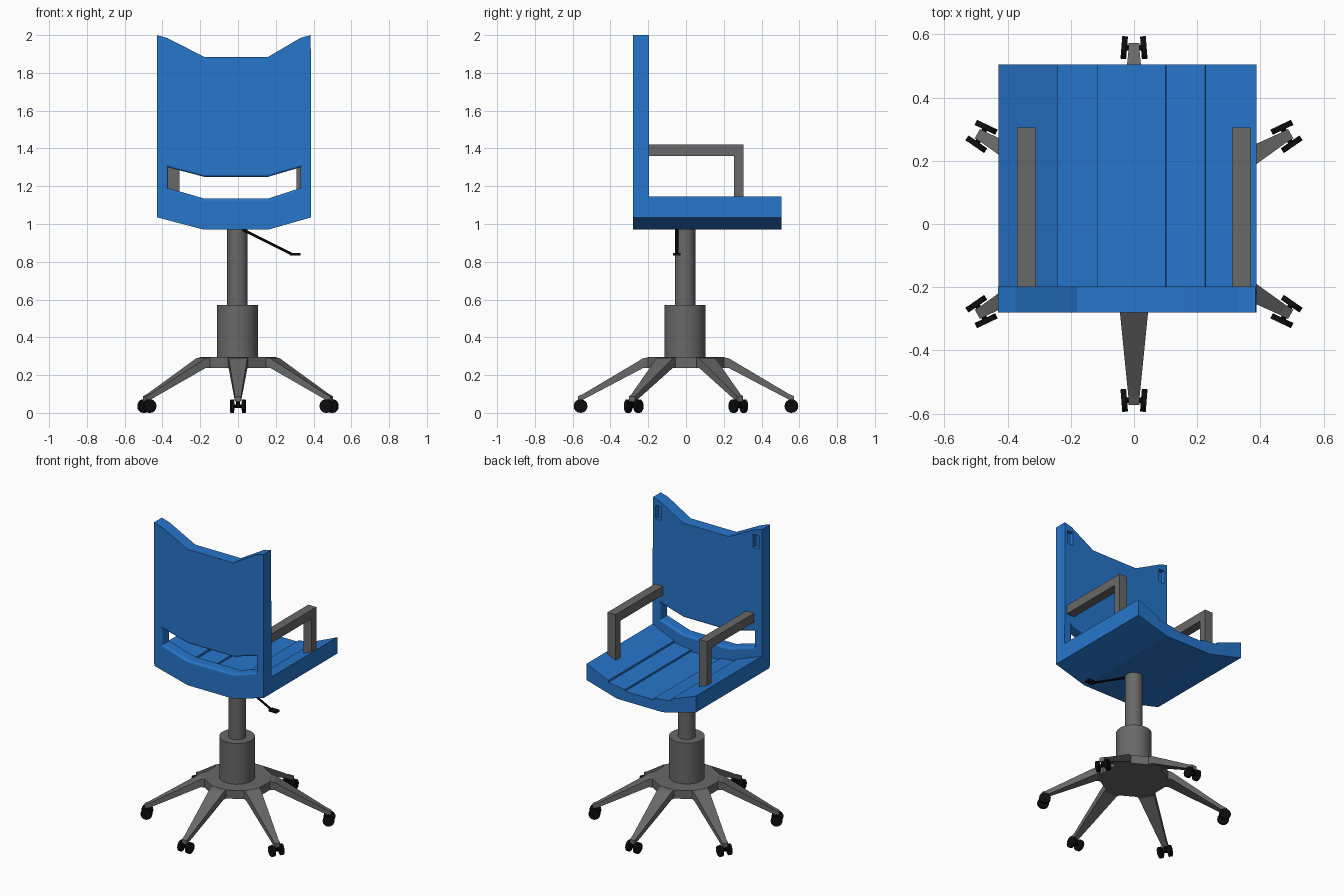
import bpy, bmesh, math
from mathutils import Vector, Matrix

if "Cube" in bpy.data.objects:
    bpy.data.objects.remove(bpy.data.objects["Cube"])


def material(name, rgb):
    m = bpy.data.materials.new(name)
    m.diffuse_color = (*rgb, 1)
    m.use_nodes = True
    m.node_tree.nodes["Principled BSDF"].inputs["Base Color"].default_value = m.diffuse_color
    return m


BLUE = material("blue", (0.02, 0.18, 0.6))
GREY = material("dark grey", (0.14, 0.14, 0.14))
BLACK = material("black", (0.004, 0.004, 0.004))


def finish(bm, name, mat, smooth=False):
    bmesh.ops.recalc_face_normals(bm, faces=bm.faces[:])
    me = bpy.data.meshes.new(name)
    bm.to_mesh(me)
    bm.free()
    ob = bpy.data.objects.new(name, me)
    bpy.context.collection.objects.link(ob)
    me.materials.append(mat)
    if smooth:
        activate(ob)
        bpy.ops.object.shade_smooth_by_angle(angle=math.radians(35))
    return ob


def activate(ob):
    bpy.ops.object.select_all(action='DESELECT')
    ob.select_set(True)
    bpy.context.view_layer.objects.active = ob


def prism(name, pts, axis, lo, hi, mat):
    """Extrude a 2D outline along x or y."""
    def put(p, d):
        return (d, p[0], p[1]) if axis == 'x' else (p[0], d, p[1])
    bm = bmesh.new()
    a = [bm.verts.new(put(p, lo)) for p in pts]
    b = [bm.verts.new(put(p, hi)) for p in pts]
    n = len(pts)
    bm.faces.new(a)
    bm.faces.new(b)
    for i in range(n):
        bm.faces.new((a[i], a[(i + 1) % n], b[(i + 1) % n], b[i]))
    return finish(bm, name, mat)


def rect(x0, x1, z0, z1):
    return [(x0, z0), (x1, z0), (x1, z1), (x0, z1)]


def cut(ob, cutter):
    mod = ob.modifiers.new("cut", 'BOOLEAN')
    mod.operation = 'DIFFERENCE'
    mod.solver = 'EXACT'
    mod.object = cutter
    activate(ob)
    bpy.ops.object.modifier_apply(modifier=mod.name)
    bpy.data.objects.remove(cutter)


def rod(name, p, q, r, mat, sides=32):
    p, q = Vector(p), Vector(q)
    bm = bmesh.new()
    rot = (q - p).to_track_quat('Z', 'Y').to_matrix().to_4x4()
    bmesh.ops.create_cone(bm, cap_ends=True, segments=sides, radius1=r, radius2=r,
                          depth=(q - p).length,
                          matrix=Matrix.Translation((p + q) / 2) @ rot)
    return finish(bm, name, mat, True)


# Backrest panel with horned top and dipped bottom
under = [(-0.428, 1.035), (-0.18, 0.97), (0.16, 0.97), (0.387, 1.035)]
back = prism("backrest", under + [(0.385, 2.0), (0.33, 1.985), (0.16, 1.885),
                                  (-0.18, 1.885), (-0.375, 1.985), (-0.43, 2.0)],
             'y', -0.28, -0.197, BLUE)
# Lumbar slot, with softened rims
cut(back, prism("slot_cutter", [(-0.37, 1.19), (-0.18, 1.135), (0.16, 1.135), (0.33, 1.19),
                                (0.33, 1.30), (0.16, 1.25), (-0.18, 1.25), (-0.37, 1.30)],
                'y', -0.4, 0, BLUE))
bm = bmesh.new()
bm.from_mesh(back.data)
rim = [e for e in bm.edges
       if abs(e.verts[0].co.y - e.verts[1].co.y) < 1e-4
       and all(1.1 < v.co.z < 1.35 and abs(v.co.x) < 0.38 for v in e.verts)
       and any(abs(f.normal.y) < 0.1 for f in e.link_faces)]
bmesh.ops.bevel(bm, geom=rim, offset=0.013, segments=3, profile=0.5, affect='EDGES')
bm.to_mesh(back.data)
bm.free()
# Small pockets in the upper corners of the sitting side
for x in (-0.385, 0.342):
    cut(back, prism("pocket_cutter", rect(x - 0.022, x + 0.022, 1.86, 1.95),
                    'y', -0.225, -0.1, BLUE))

# Seat: sagging underside, stepped slats on top
prism("seat", under + [(0.387, 1.145), (0.226, 1.075), (0.225, 1.062), (0.101, 1.048),
                       (0.1, 1.036), (-0.115, 1.036), (-0.116, 1.048), (-0.24, 1.062),
                       (-0.241, 1.075), (-0.428, 1.145)], 'y', -0.197, 0.505, BLUE)

# Armrests
for side, x in (("left", -0.34), ("right", 0.34)):
    prism(side + "_armrest", [(-0.2, 1.36), (0.255, 1.36), (0.255, 1.07), (0.305, 1.07),
                              (0.305, 1.42), (-0.2, 1.42)], 'x', x - 0.03, x + 0.03, GREY)

# Column
rod("gas_lift", (-0.003, -0.005, 0.55), (-0.003, -0.005, 0.985), 0.054, GREY)
rod("column_sleeve", (-0.003, -0.005, 0.29), (-0.003, -0.005, 0.57), 0.109, GREY)

# Height lever
rod("lever_rod", (0.0, -0.048, 0.983), (0.285, -0.048, 0.84), 0.007, BLACK, 8)
prism("lever_paddle", rect(0.275, 0.332, 0.834, 0.846), 'y', -0.068, -0.03, BLACK)

# Twelve-sided hub
bm = bmesh.new()
bmesh.ops.create_cone(bm, cap_ends=True, segments=12, radius1=0.207, radius2=0.207, depth=0.057,
                      matrix=Matrix.Translation((0, 0, 0.267)) @ Matrix.Rotation(math.radians(15), 4, 'Z'))
finish(bm, "hub", GREY)

# Six tapered legs with twin-wheel casters
# Each section: radius, half width, bottom z, top z
sections = [(0.19, 0.053, 0.2385, 0.2955), (0.225, 0.05, 0.2385, 0.29),
            (0.545, 0.018, 0.07, 0.1), (0.572, 0.017, 0.06, 0.088)]
for i in range(6):
    spin = Matrix.Rotation(math.radians(30 + 60 * i), 4, 'Z')
    bm = bmesh.new()
    rings = [[bm.verts.new(spin @ Vector((r, y, z)))
              for y, z in ((-w, lo), (w, lo), (w, hi), (-w, hi))]
             for r, w, lo, hi in sections]
    bm.faces.new(rings[0])
    bm.faces.new(rings[-1])
    for a, b in zip(rings, rings[1:]):
        for k in range(4):
            bm.faces.new((a[k], a[(k + 1) % 4], b[(k + 1) % 4], b[k]))
    finish(bm, f"leg_{i + 1}", GREY)
    rod(f"caster_stem_{i + 1}", spin @ Vector((0.558, 0, 0.035)),
        spin @ Vector((0.558, 0, 0.08)), 0.01, BLACK, 10)
    rod(f"caster_axle_{i + 1}", spin @ Vector((0.558, -0.03, 0.036)),
        spin @ Vector((0.558, 0.03, 0.036)), 0.009, BLACK, 10)
    for s in (-1, 1):
        axis = Vector((0.08, s, 0)).normalized() * 0.009
        c = Vector((0.558, s * 0.031, 0.036))
        rod(f"wheel_{i + 1}_{'a' if s < 0 else 'b'}", spin @ (c - axis), spin @ (c + axis),
            0.036, BLACK, 16)
